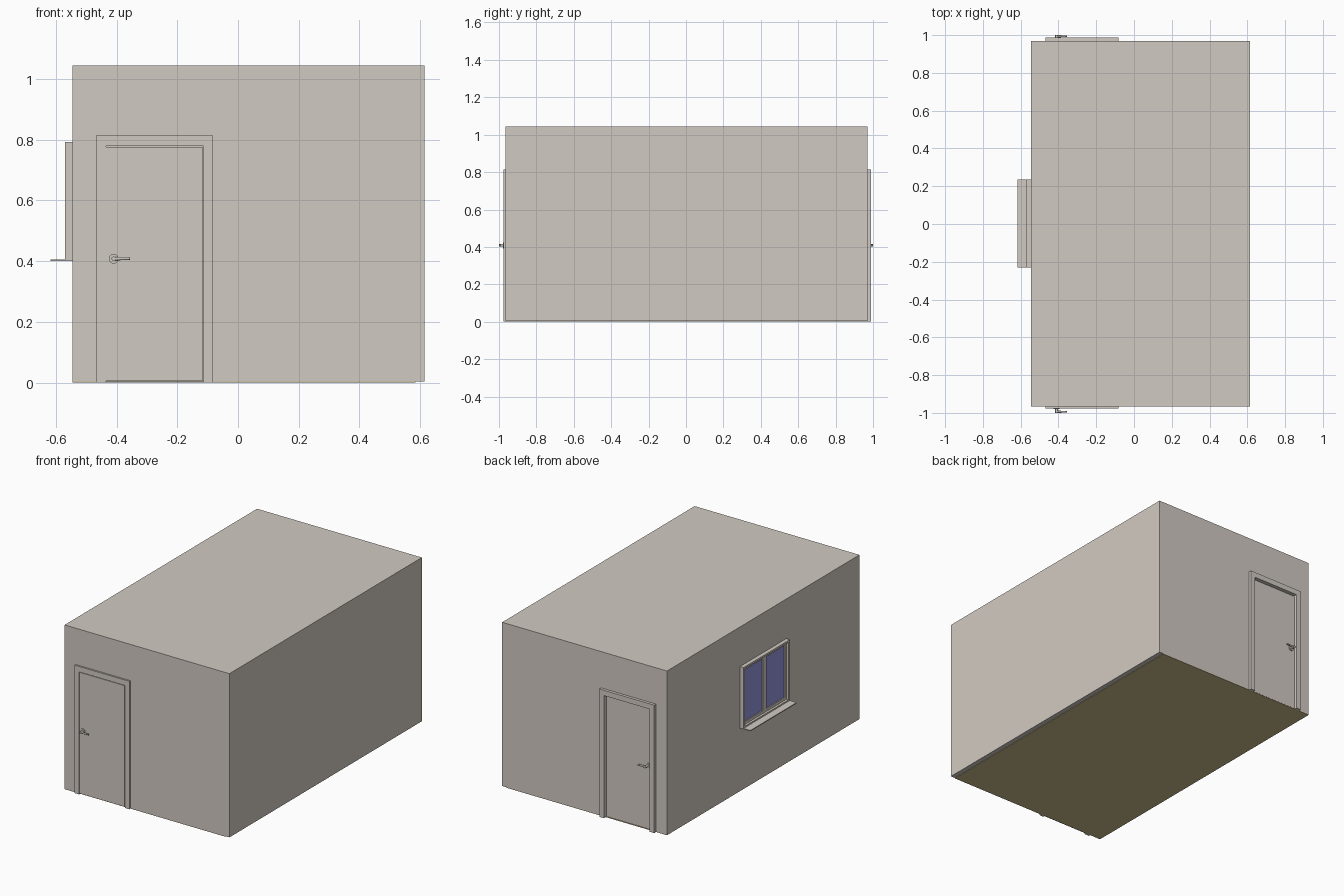
import bpy, bmesh, math
from mathutils import Vector, Matrix

if "Cube" in bpy.data.objects:
    bpy.data.objects.remove(bpy.data.objects["Cube"])


def mat(name, rgb):
    m = bpy.data.materials.new(name)
    m.diffuse_color = (*rgb, 1)
    m.use_nodes = True
    m.node_tree.nodes["Principled BSDF"].inputs["Base Color"].default_value = m.diffuse_color
    return m


WALL = mat("warm_white", (0.64, 0.59, 0.54))
GLASS = mat("blue_glass", (0.30, 0.30, 0.73))
FLOOR = mat("brown_floor", (0.60, 0.50, 0.26))


def finish(bm, name, m):
    bmesh.ops.recalc_face_normals(bm, faces=bm.faces)
    me = bpy.data.meshes.new(name)
    bm.to_mesh(me)
    bm.free()
    ob = bpy.data.objects.new(name, me)
    bpy.context.collection.objects.link(ob)
    me.materials.append(m)
    return ob


def box(name, lo, hi, m=WALL):
    bm = bmesh.new()
    lo, hi = Vector(lo), Vector(hi)
    size = hi - lo
    bmesh.ops.create_cube(bm, size=1, matrix=Matrix.Translation((lo + hi) / 2)
                          @ Matrix.Diagonal((*size, 1)))
    return finish(bm, name, m)


def prism(name, pts, y0, y1, m=WALL):
    """Extrude an xz outline from y0 to y1."""
    bm = bmesh.new()
    f = bm.faces.new([bm.verts.new((x, y0, z)) for x, z in pts])
    r = bmesh.ops.extrude_face_region(bm, geom=[f])
    bmesh.ops.translate(bm, vec=(0, y1 - y0, 0),
                        verts=[v for v in r["geom"] if isinstance(v, bmesh.types.BMVert)])
    return finish(bm, name, m)


def rod(name, a, b, r, r2=None, seg=24):
    a, b = Vector(a), Vector(b)
    bm = bmesh.new()
    rot = (b - a).to_track_quat('Z', 'Y').to_matrix().to_4x4()
    bmesh.ops.create_cone(bm, cap_ends=True, segments=seg, radius1=r,
                          radius2=r if r2 is None else r2, depth=(b - a).length,
                          matrix=Matrix.Translation((a + b) / 2) @ rot)
    ob = finish(bm, name, WALL)
    bpy.context.view_layer.objects.active = ob
    ob.select_set(True)
    bpy.ops.object.shade_smooth_by_angle(angle=math.radians(40))
    ob.select_set(False)
    return ob


X0, X1, Y0, Y1, H, T = -0.545, 0.615, -0.965, 0.97, 1.045, 0.03
DX0, DX1, DZ = -0.435, -0.113, 0.78          # door opening
WY0, WY1, WZ0, WZ1 = -0.23, 0.235, 0.403, 0.793  # window outline

# Room shell with cavity, door openings and window opening cut out
shell = box("room_walls", (X0, Y0, 0.003), (X1, Y1, H))
cutters = [
    box("cavity_cut", (X0 + T, Y0 + T, -0.1), (X1 - T, Y1 - T, H - T)),
    box("front_door_cut", (DX0, Y0 - 0.1, -0.1), (DX1, Y0 + 0.1, DZ)),
    box("back_door_cut", (DX0, Y1 - 0.1, -0.1), (DX1, Y1 + 0.1, DZ)),
    box("window_cut", (X0 - 0.1, WY0 + 0.01, WZ0 + 0.01), (X0 + 0.1, WY1 - 0.01, WZ1 - 0.01)),
]
bpy.context.view_layer.objects.active = shell
for c in cutters:
    md = shell.modifiers.new("cut", 'BOOLEAN')
    md.operation, md.solver, md.object = 'DIFFERENCE', 'EXACT', c
    bpy.ops.object.modifier_apply(modifier=md.name)
    bpy.data.objects.remove(c)

# Floor slab
box("floor", (X0, Y0, 0), (X1 - T, Y1, 0.003), FLOOR)

# Doors: architrave, leaf and lever handle on each end wall
for side, wall, s, proud, inset in (("front", Y0, -1, 0.011, 0.008), ("back", Y1, 1, 0.018, -0.002)):
    face = wall + s * proud
    prism(side + "_door_frame",
          [(-0.468, 0), (-0.468, 0.814), (-0.082, 0.814), (-0.082, 0),
           (DX1, 0), (DX1, DZ), (DX0, DZ), (DX0, 0)], wall - s * 0.001, face)
    leaf = wall + s * inset
    box(side + "_door_leaf", (DX0, min(leaf, leaf - s * 0.025), 0.005),
        (DX1 - 0.004, max(leaf, leaf - s * 0.025), DZ - 0.004))
    # Stop behind the leaf closes the gaps
    box(side + "_door_stop", (DX0 - 0.01, min(wall - s * 0.022, wall - s * 0.032), 0.003),
        (DX1 + 0.01, max(wall - s * 0.022, wall - s * 0.032), DZ + 0.01))
    hx, hz, tip = -0.41, 0.408, s * 0.994
    rod(side + "_handle_rose", (hx, leaf, hz), (hx, leaf + s * 0.006, hz), 0.016)
    rod(side + "_handle_spindle", (hx, leaf, hz), (hx, s * 1.0, hz), 0.007)
    rod(side + "_handle_lever", (hx, tip, hz), (-0.356, tip, hz + 0.001), 0.006, 0.0045)


def window_bars(name, y0, y1, z0, z1, w, xa, xb):
    """Rectangular frame of bar width w."""
    box(name + "_side_a", (xa, y0, z0), (xb, y0 + w, z1))
    box(name + "_side_b", (xa, y1 - w, z0), (xb, y1, z1))
    box(name + "_top", (xa, y0 + w, z1 - w), (xb, y1 - w, z1))
    box(name + "_bottom", (xa, y0 + w, z0), (xb, y1 - w, z0 + w))


# Window casing, two sashes with glass, and sill
window_bars("window_casing", WY0, WY1, WZ0, WZ1, 0.012, -0.57, X0 + T)
mid = (WY0 + WY1) / 2
for n, a, b in (("window_sash_one", WY0 + 0.012, mid), ("window_sash_two", mid, WY1 - 0.012)):
    window_bars(n, a, b, WZ0 + 0.012, WZ1 - 0.012, 0.018, -0.556, -0.53)
    box(n + "_glass", (-0.55, a + 0.017, WZ0 + 0.029), (-0.544, b - 0.017, WZ1 - 0.029), GLASS)
box("window_sill", (-0.618, WY0, 0.400), (X0, WY1, 0.406))
